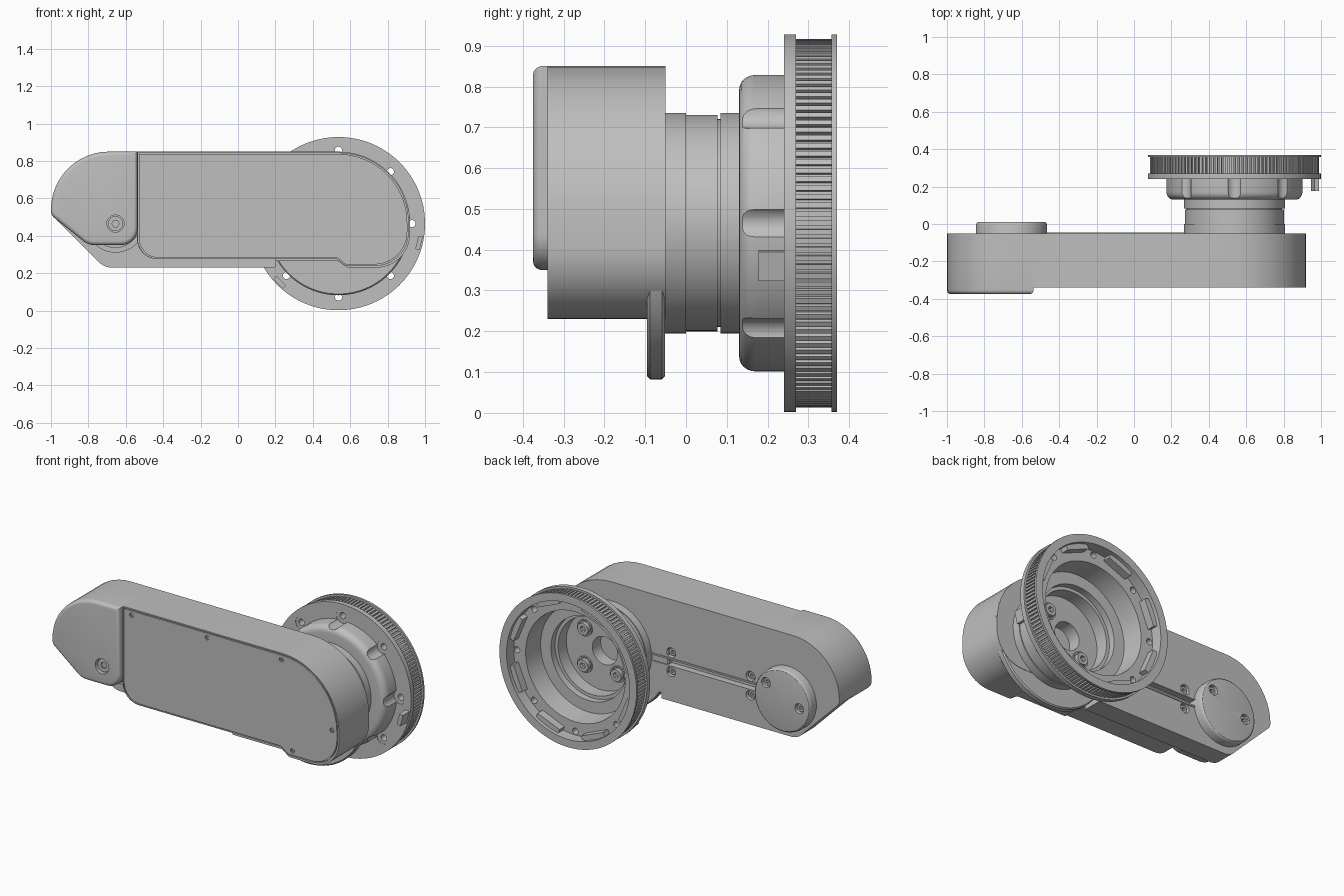
import bpy, bmesh
from math import pi, cos, sin, tan, radians
from mathutils import Vector, Matrix

if "Cube" in bpy.data.objects:
    bpy.data.objects.remove(bpy.data.objects["Cube"])

GREY = (0.52, 0.52, 0.52, 1)
mat = bpy.data.materials.new("machined grey")
mat.use_nodes = True
mat.diffuse_color = GREY
mat.node_tree.nodes["Principled BSDF"].inputs["Base Color"].default_value = GREY

HUB_X, PIVOT_X, AXIS_Z = 0.537, -0.655, 0.465
parts = []


def finish(name, bm):
    bmesh.ops.remove_doubles(bm, verts=bm.verts, dist=1e-5)
    bmesh.ops.recalc_face_normals(bm, faces=bm.faces)
    mesh = bpy.data.meshes.new(name)
    bm.to_mesh(mesh)
    bm.free()
    mesh.materials.append(mat)
    ob = bpy.data.objects.new(name, mesh)
    bpy.context.collection.objects.link(ob)
    parts.append(ob)
    return ob


def rounded(corners, steps=12):
    """Outline from (x, z, radius) corners with each corner filleted."""
    out, n = [], len(corners)
    for i, (x, z, r) in enumerate(corners):
        p = Vector((x, z))
        if r == 0:
            out.append(p)
            continue
        a = (Vector(corners[i - 1][:2]) - p).normalized()
        b = (Vector(corners[(i + 1) % n][:2]) - p).normalized()
        half = a.angle(b) / 2
        centre = p + (a + b).normalized() * r / sin(half)
        start = p + a * r / tan(half) - centre
        end = p + b * r / tan(half) - centre
        sweep = start.angle_signed(end)
        for k in range(steps + 1):
            out.append(centre + Matrix.Rotation(-sweep * k / steps, 2) @ start)
    return out


def prism(name, corners, y0, y1, bevel=0):
    bm = bmesh.new()
    face = bm.faces.new([bm.verts.new((p.x, y0, p.y)) for p in rounded(corners)])
    ext = bmesh.ops.extrude_face_region(bm, geom=[face], use_keep_orig=True)
    for v in ext["geom"]:
        if isinstance(v, bmesh.types.BMVert):
            v.co.y = y1
    bmesh.ops.recalc_face_normals(bm, faces=bm.faces)
    if bevel:
        front = [e for e in bm.edges if all(abs(v.co.y - y0) < 1e-6 for v in e.verts)]
        bmesh.ops.bevel(bm, geom=front, offset=bevel, segments=5, profile=0.5, affect='EDGES')
    return finish(name, bm)


def lathe(name, profile, x, z, segments=96):
    """Turn (radius, y) points round an axis along y."""
    bm = bmesh.new()
    vs = [bm.verts.new((x + r, y, z)) for r, y in profile]
    es = [bm.edges.new(pair) for pair in zip(vs, vs[1:])]
    bmesh.ops.spin(bm, geom=vs + es, cent=(x, 0, z), axis=(0, 1, 0),
                   angle=2 * pi, steps=segments, use_duplicate=False)
    return finish(name, bm)


def rod(x, z, r, y0, y1, segments=24):
    return lathe("cutter", [(0, y0), (r, y0), (r, y1), (0, y1)], x, z, segments)


def screw(name, x, z, r, base, top):
    """Cap screw with a hexagonal socket; faces whichever way top points."""
    ob = lathe(name, [(0, base), (r, base), (r, top), (0, top)], x, z, 32)
    floor = top - 0.6 * (top - base)
    return cut(ob, [rod(x, z, r * 0.5, floor, top + (top - base), 6)])


def blocks(name, angles, r, size, y):
    """Boxes sized (radial, depth, tangential) set round the wheel axis."""
    bm = bmesh.new()
    for a in angles:
        m = (Matrix.Translation((HUB_X, y, AXIS_Z)) @ Matrix.Rotation(-a, 4, 'Y')
             @ Matrix.Translation((r, 0, 0)) @ Matrix.Diagonal((*size, 1)))
        bmesh.ops.create_cube(bm, size=1, matrix=m)
    return finish(name, bm)


def bar(name, x0, x1, z0, z1, y0, y1):
    return prism(name, [(x0, z0, 0), (x0, z1, 0), (x1, z1, 0), (x1, z0, 0)], y0, y1)


def cut(ob, cutters):
    for c in cutters:
        mod = ob.modifiers.new("cut", 'BOOLEAN')
        mod.operation, mod.solver, mod.object = 'DIFFERENCE', 'EXACT', c
    deps = bpy.context.evaluated_depsgraph_get()
    mesh = bpy.data.meshes.new_from_object(ob.evaluated_get(deps))
    ob.modifiers.clear()
    ob.data = mesh
    for c in cutters:
        parts.remove(c)
        bpy.data.objects.remove(c)
    return ob


def panel_shape(g):
    """Cover outline grown by g on every side."""
    return [(-0.53 - g, 0.837 + g, 0), (0.905 + g, 0.837 + g, 0.368),
            (0.905 + g, 0.247 - g, 0.175), (0.575, 0.247 - g, 0.02),
            (0.53, 0.283 - g, 0.02), (-0.53 - g, 0.283 - g, 0.105)]


# Arm: full-length rear slab, front motor housing, nose pod
wheel_end = [(0.92, 0.85, 0.383), (0.92, 0.23, 0.18), (0.585, 0.23, 0.02),
             (0.535, 0.265, 0.02), (0.2, 0.265, 0)]
slab = prism("rear_slab", [(-1, 0.85, 0.31), *wheel_end, (0.2, 0.23, 0),
                           (-0.715, 0.23, 0.1), (-1, 0.515, 0.05)], -0.17, -0.05)
# Cable channel and clip holes along the back
clips = [(x, AXIS_Z + dz) for x in (0.135, -0.4) for dz in (-0.055, 0.06)]
cut(slab, [bar("cutter", -0.6, 0.3, 0.447, 0.483, -0.085, 0)]
    + [rod(x, z, 0.03, -0.08, 0) for x, z in clips])
for x, z in clips:
    screw("clip_screw", x, z, 0.022, -0.085, -0.062)
bar("upper_channel_lip", -0.5, 0.28, 0.483, 0.493, -0.06, -0.045)
bar("lower_channel_lip", -0.5, 0.28, 0.437, 0.447, -0.06, -0.045)

# Housing holds the cover in a shallow recess with a fine gap
housing = prism("motor_housing", [(-0.54, 0.85, 0), *wheel_end, (0.2, 0.275, 0),
                                  (-0.54, 0.275, 0.11)], -0.34, -0.168)
cut(housing, [prism("cutter", panel_shape(0.005), -0.36, -0.325)])
panel = prism("cover_panel", panel_shape(0), -0.34, -0.324)
spots = [(-0.48, 0.81), (0.03, 0.81), (0.53, 0.81), (0.872, 0.47), (0.605, 0.275)]
cut(panel, [rod(x, z, 0.014, -0.35, -0.332) for x, z in spots])
for x, z in spots:
    screw("panel_screw", x, z, 0.011, -0.33, -0.338)

pod = prism("nose_pod", [(-1, 0.85, 0.31), (-0.537, 0.85, 0), (-0.537, 0.35, 0.09),
                         (-0.8, 0.35, 0.1), (-1, 0.51, 0.05)], -0.375, -0.168, 0.022)
cut(pod, [rod(PIVOT_X, AXIS_Z, 0.046, -0.4, -0.345)])
screw("pod_screw", PIVOT_X, AXIS_Z, 0.04, -0.34, -0.36)
lathe("pivot_boss", [(0, -0.29), (0.13, -0.29), (0.13, -0.24), (0.155, -0.24),
                     (0.155, -0.16), (0, -0.16)], PIVOT_X, AXIS_Z)

# Rear pivot cap with two screws
cap = lathe("pivot_cap", [(0, -0.09), (0.19, -0.09), (0.19, -0.006), (0.187, 0.004),
                          (0.181, 0.01), (0.172, 0.012), (0, 0.012)], PIVOT_X, AXIS_Z)
spots = [(PIVOT_X - 0.005 + s * 0.112, AXIS_Z + 0.035 + s * 0.05) for s in (-1, 1)]
cut(cap, [rod(x, z, 0.03, -0.02, 0.05) for x, z in spots])
for x, z in spots:
    screw("cap_screw", x, z, 0.024, -0.03, -0.002)

# Round backing flange at the wheel end
lathe("backing_flange", [(0, -0.095), (0.376, -0.095), (0.383, -0.088), (0.383, -0.059),
                         (0.376, -0.052), (0, -0.052)], HUB_X, AXIS_Z)

# Neck, hub and rim turned as one hollow piece
corner = [(0.325 + 0.04 * sin(t * pi / 12), 0.17 - 0.04 * cos(t * pi / 12)) for t in range(7)]
wheel = lathe("wheel_hub", [
    (0, -0.06), (0.27, -0.06), (0.27, 0), (0.265, 0), (0.265, 0.077), (0.255, 0.077),
    (0.255, 0.084), (0.27, 0.084), (0.27, 0.13), *corner, (0.365, 0.24), (0.463, 0.24),
    (0.463, 0.27), (0.44, 0.27), (0.44, 0.357), (0.463, 0.357), (0.463, 0.37),
    (0.415, 0.37), (0.415, 0.3), (0.335, 0.3), (0.325, 0.17), (0.255, 0.17),
    (0.255, 0.13), (0.235, 0.13), (0.235, 0.05), (0, 0.05)], HUB_X, AXIS_Z)
cutters = [rod(HUB_X - 0.025, AXIS_Z + 0.01, 0.085, -0.03, 0.2, 48)]
for i in range(8):
    a = i * pi / 4
    x, z = cos(a), sin(a)
    cutters.append(rod(HUB_X + 0.388 * x, AXIS_Z + 0.388 * z, 0.042, 0.138, 0.242))
    cutters.append(rod(HUB_X + 0.393 * x, AXIS_Z + 0.393 * z, 0.019, 0.2, 0.34))
cut(wheel, cutters)

# Fine teeth, inner lugs and outer stops
TEETH = 130
blocks("rim_teeth", [2 * pi * i / TEETH for i in range(TEETH)], 0.443, (0.018, 0.089, 0.013), 0.3135)
blocks("bayonet_lugs", [(i + 0.5) * pi / 4 for i in range(8)], 0.4, (0.036, 0.055, 0.16), 0.32)
blocks("rim_stops", [radians(-13.5), radians(225)], 0.443, (0.024, 0.065, 0.073), 0.21)

# Hub bolts on the inner floor
for dx, dz in ((0.108, 0.115), (0.108, -0.108), (-0.115, -0.108)):
    x, z = HUB_X + dx, AXIS_Z + dz
    lathe("bolt_seat", [(0.05, 0.04), (0.05, 0.058), (0.042, 0.058), (0.042, 0.04),
                        (0.05, 0.04)], x, z, 32)
    screw("hub_bolt", x, z, 0.036, 0.04, 0.075)

# Smooth the round surfaces and keep edges crisp
bpy.ops.object.select_all(action='DESELECT')
for ob in parts:
    ob.select_set(True)
bpy.context.view_layer.objects.active = parts[0]
bpy.ops.object.shade_smooth_by_angle(angle=radians(30))
